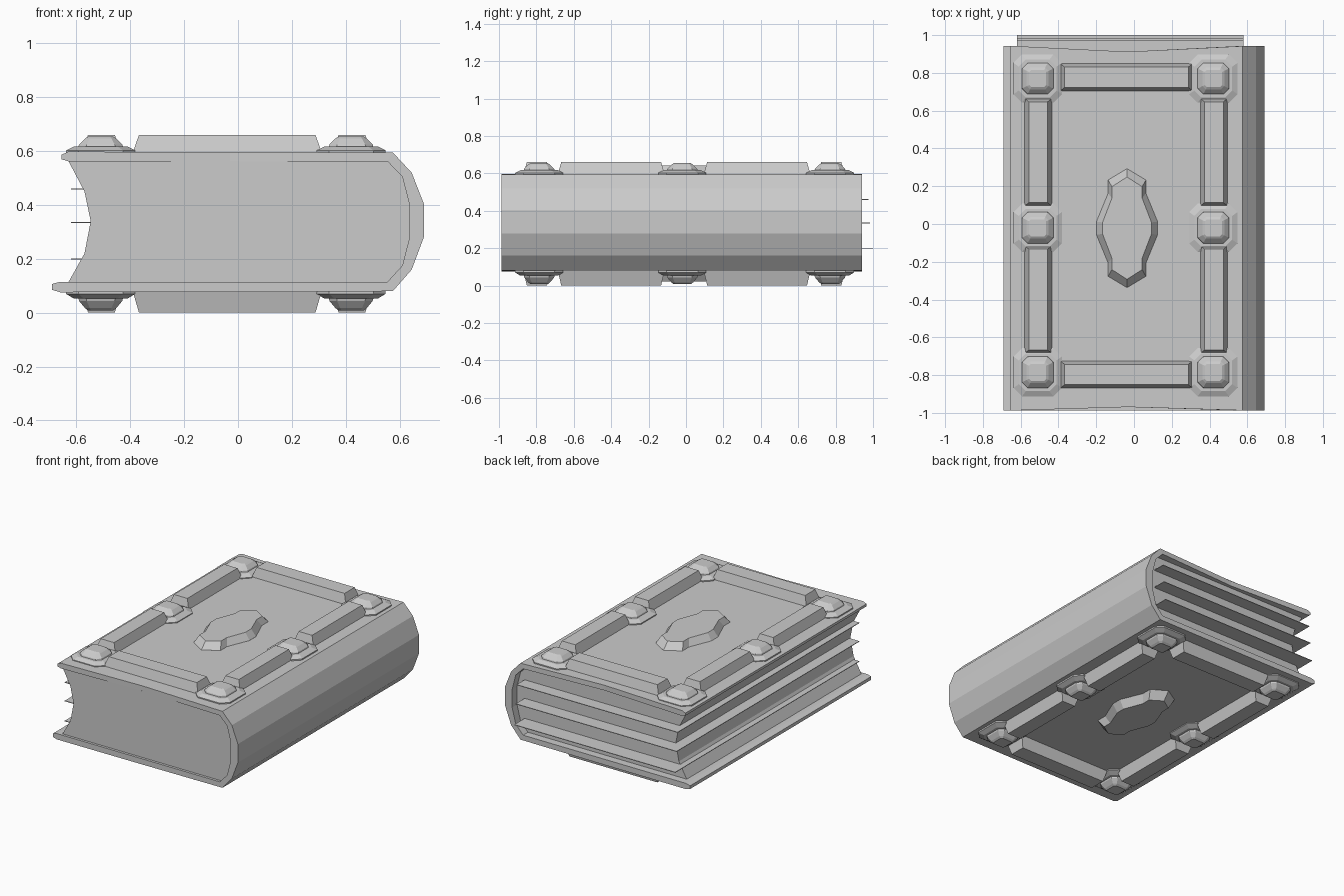
import bpy
import bmesh

cube = bpy.data.objects.get("Cube")
if cube:
    bpy.data.objects.remove(cube)

grey = bpy.data.materials.new("stone grey")
grey.use_nodes = True
colour = (0.6, 0.6, 0.6, 1)
grey.diffuse_color = colour
grey.node_tree.nodes["Principled BSDF"].inputs["Base Color"].default_value = colour


def finish(name, bm):
    bmesh.ops.recalc_face_normals(bm, faces=bm.faces)
    mesh = bpy.data.meshes.new(name)
    bm.to_mesh(mesh)
    bm.free()
    mesh.materials.append(grey)
    obj = bpy.data.objects.new(name, mesh)
    bpy.context.collection.objects.link(obj)
    return obj


def loft(name, rings):
    """Skin closed rings of equal length and cap both ends."""
    bm = bmesh.new()
    loops = [[bm.verts.new(p) for p in ring] for ring in rings]
    n = len(loops[0])
    for a, b in zip(loops, loops[1:]):
        for i in range(n):
            j = (i + 1) % n
            bm.faces.new((a[i], a[j], b[j], b[i]))
    bm.faces.new(loops[0])
    bm.faces.new(loops[-1])
    return finish(name, bm)


def rect(cx, cy, hx, hy, z):
    return [(cx + sx * hx, cy + sy * hy, z)
            for sx, sy in ((-1, -1), (1, -1), (1, 1), (-1, 1))]


def octagon(cx, cy, h, cut, z):
    k = h - cut
    pts = ((-k, -h), (k, -h), (h, -k), (h, k), (k, h), (-k, h), (-h, k), (-h, -k))
    return [(cx + x, cy + y, z) for x, y in pts]


# Wrapped cover: two boards joined by a faceted spine
outer = [(-0.655, 0.587), (-0.63, 0.598), (-0.03, 0.597), (0.575, 0.595), (0.645, 0.52),
         (0.69, 0.405), (0.69, 0.28), (0.645, 0.16), (0.575, 0.08), (-0.03, 0.077),
         (-0.66, 0.076), (-0.69, 0.085)]
inner = [(-0.655, 0.57), (-0.63, 0.562), (-0.03, 0.562), (0.555, 0.562), (0.61, 0.505),
         (0.637, 0.4), (0.637, 0.28), (0.61, 0.175), (0.555, 0.115), (-0.03, 0.115),
         (-0.66, 0.115), (-0.69, 0.107)]


def end_y(x, z, back):
    # slight sag at the middle of each board edge
    sag = 0.03 if abs(x + 0.03) < 0.01 and z > 0.3 else 0.0
    return 0.942 - sag if back else -0.987 + 0.6 * sag


def cover_section(o, i):
    return [(o[0], end_y(*o, False), o[1]), (o[0], end_y(*o, True), o[1]),
            (i[0], end_y(*i, True), i[1]), (i[0], end_y(*i, False), i[1])]


loft("cover", [cover_section(o, i) for o, i in zip(outer, inner)])

# Page block with a hollow fore edge
fore_edge = [(-0.63, 0.113), (-0.57, 0.22), (-0.547, 0.34), (-0.57, 0.45), (-0.63, 0.564)]
block = fore_edge + inner[3:9]
loft("page_block", [[(x, y, z) for x, z in block] for y in (-0.97, 0.89)])

# Loose sheets standing out of the block
for z, back in ((0.2, 1.0), (0.335, 0.985), (0.46, 0.975)):
    loft("loose_sheet", [rect(-0.02, (back - 0.96) / 2, 0.6, (back + 0.96) / 2, z + d)
                         for d in (-0.002, 0.002)])

# Raised metalwork, repeated on both boards
stud_x = (-0.51, 0.42)
stud_y = (0.77, -0.02, -0.785)
half_emblem = [(0, 0.315), (0.1, 0.255), (0.1, 0.185), (0.162, 0.035)]
emblem = (half_emblem + [(x, -y) for x, y in reversed(half_emblem)]
          + [(-x, -y) for x, y in half_emblem[1:]]
          + [(-x, y) for x, y in reversed(half_emblem[1:])])


def bar(name, cx, cy, hx, hy, z):
    loft(name, [rect(cx, cy, hx, hy, z(-0.01)), rect(cx, cy, hx, hy, z(0)),
                rect(cx, cy, hx - 0.022, hy - 0.018, z(0.063))])


for side, base, way in (("top", 0.597, 1), ("bottom", 0.077, -1.2)):
    def z(h):
        return base + way * h

    for cx in stud_x:
        for cy in stud_y:
            loft(side + "_stud_base", [octagon(cx, cy, h, c, z(d)) for h, c, d in
                 ((0.128, 0.045, -0.01), (0.128, 0.045, 0.006), (0.1, 0.037, 0.02))])
            loft(side + "_stud_dome", [octagon(cx, cy, h, c, z(d)) for h, c, d in
                 ((0.085, 0.03, 0.012), (0.08, 0.028, 0.028),
                  (0.058, 0.018, 0.05), (0.045, 0.01, 0.058))])
        for cy in (0.38, -0.4):
            bar(side + "_side_bar", cx + 0.003, cy, 0.072, 0.285, z)
    for cy in (0.777, -0.797):
        bar(side + "_end_bar", -0.04, cy, 0.35, 0.072, z)

    # Central emblem plaque with sloped rim
    loft(side + "_emblem", [[(-0.037 + x * sx, -0.022 + y * sy, z(d)) for x, y in emblem]
         for sx, sy, d in ((1, 1, -0.01), (1, 1, 0), (0.8, 0.86, 0.045))])
